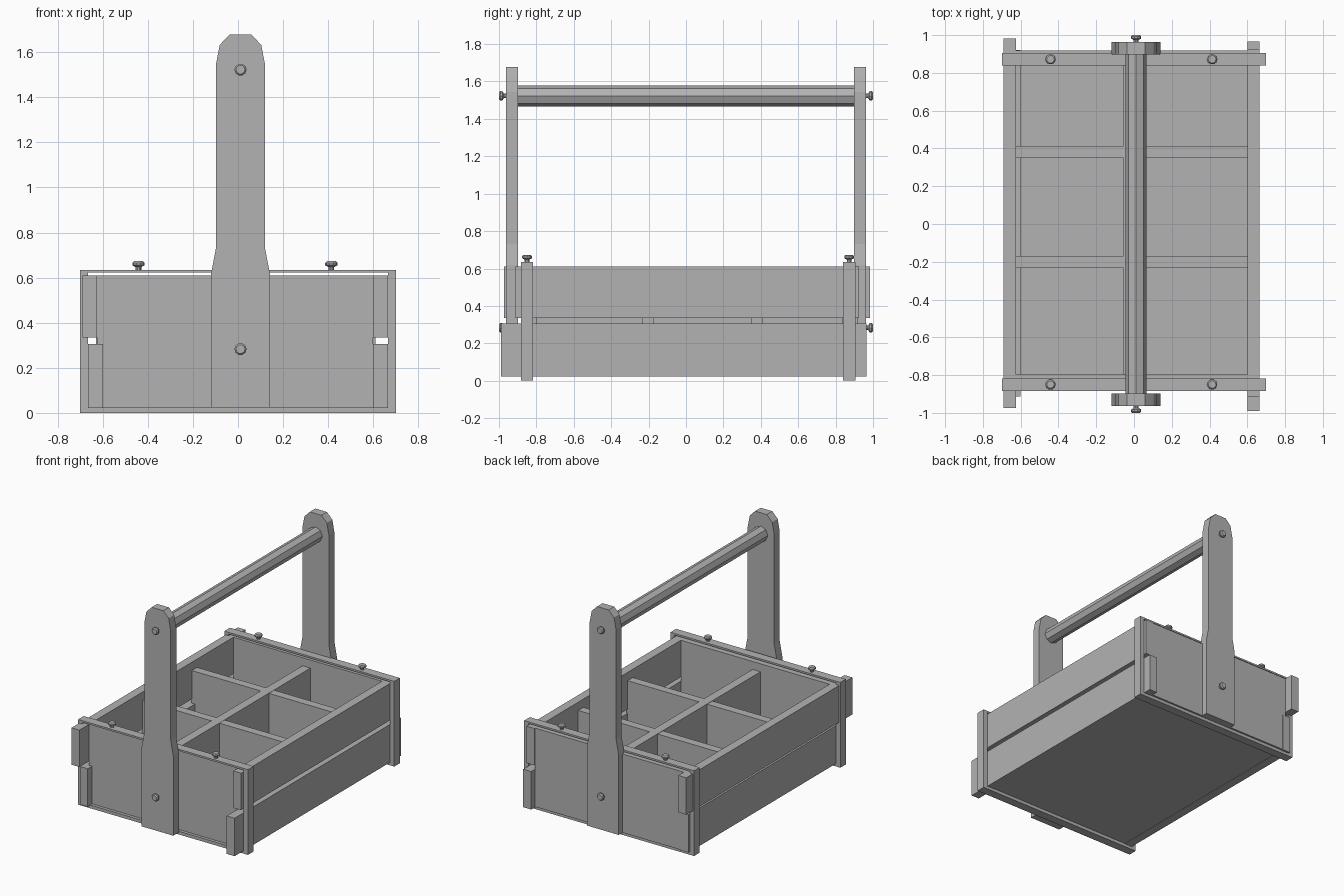
import bpy, bmesh, math
from mathutils import Matrix, Vector

cube = bpy.data.objects.get("Cube")
if cube:
    bpy.data.objects.remove(cube, do_unlink=True)

grey = bpy.data.materials.new("plain_grey")
grey.use_nodes = True
grey.diffuse_color = (0.45, 0.45, 0.45, 1)
grey.node_tree.nodes["Principled BSDF"].inputs["Base Color"].default_value = (0.45, 0.45, 0.45, 1)


def finish(name, bm):
    bmesh.ops.recalc_face_normals(bm, faces=bm.faces)
    mesh = bpy.data.meshes.new(name)
    bm.to_mesh(mesh)
    bm.free()
    mesh.materials.append(grey)
    obj = bpy.data.objects.new(name, mesh)
    bpy.context.collection.objects.link(obj)
    return obj


def box(name, x, y, z):
    """Box from (min, max) ranges on each axis."""
    bm = bmesh.new()
    bmesh.ops.create_cube(bm, size=1)
    for v in bm.verts:
        v.co = [(r[0] + r[1]) / 2 + c * (r[1] - r[0]) for c, r in zip(v.co, (x, y, z))]
    return finish(name, bm)


def extrude_outline(name, points, y0, y1):
    """Outline in x and z, extruded along y."""
    bm = bmesh.new()
    face = bm.faces.new([bm.verts.new((px, y0, pz)) for px, pz in points])
    result = bmesh.ops.extrude_face_region(bm, geom=[face])
    moved = [g for g in result["geom"] if isinstance(g, bmesh.types.BMVert)]
    bmesh.ops.translate(bm, vec=(0, y1 - y0, 0), verts=moved)
    return finish(name, bm)


def hoop(name, y0, y1):
    """Rectangular end frame with an open middle."""
    bm = bmesh.new()
    outer = [(-0.7, 0), (0.7, 0), (0.7, 0.635), (-0.7, 0.635)]
    inner = [(-0.665, 0.024), (0.665, 0.024), (0.665, 0.622), (-0.665, 0.622)]
    rings = [[bm.verts.new((px, y, pz)) for px, pz in pts]
             for pts, y in ((outer, y0), (outer, y1), (inner, y1), (inner, y0))]
    for a, b in zip(rings, rings[1:] + rings[:1]):
        for i in range(4):
            j = (i + 1) % 4
            bm.faces.new((a[i], a[j], b[j], b[i]))
    return finish(name, bm)


def bolt(name, base, direction):
    """Flared bolt: thin neck, wide head and a small chamfer."""
    bm = bmesh.new()
    profile = [(0.013, -0.01), (0.013, 0.012), (0.027, 0.02), (0.027, 0.031), (0.02, 0.038)]
    sides = 10
    rings = []
    for r, h in profile:
        rings.append([bm.verts.new((r * math.cos(math.tau * i / sides),
                                    r * math.sin(math.tau * i / sides), h)) for i in range(sides)])
    for a, b in zip(rings, rings[1:]):
        for i in range(sides):
            j = (i + 1) % sides
            bm.faces.new((a[i], a[j], b[j], b[i]))
    bm.faces.new(rings[0])
    bm.faces.new(rings[-1])
    turn = Vector((0, 0, 1)).rotation_difference(Vector(direction)).to_matrix().to_4x4()
    bm.transform(Matrix.Translation(base) @ turn)
    return finish(name, bm)


# Side slats, staggered where they run past the end frames
lower, upper = (0.022, 0.305), (0.335, 0.61)
box("left_lower_slat", (0.6, 0.665), (-0.99, 0.966), lower)
box("left_upper_slat", (0.6, 0.665), (-0.912, 0.925), upper)
box("right_lower_slat", (-0.665, -0.6), (-0.912, 0.92), lower)
box("right_upper_slat", (-0.69, -0.625), (-0.974, 0.983), upper)

# Floor and end panels
box("floor", (-0.64, 0.63), (-0.86, 0.88), (0.024, 0.06))
box("front_panel", (-0.625, 0.6), (-0.86, -0.797), (0.024, 0.61))
box("back_panel", (-0.625, 0.6), (0.838, 0.918), (0.024, 0.61))

# Dividers
box("long_divider", (-0.055, 0.01), (-0.8, 0.84), (0.05, 0.55))
for i, y in enumerate((-0.201, 0.381)):
    box(f"cross_divider_{i + 1}", (-0.63, 0.61), (y - 0.031, y + 0.031), (0.05, 0.548))

# End frames with their top bolts
for side, y in (("front", -0.85), ("back", 0.872)):
    hoop(f"{side}_frame", y - 0.033, y + 0.033)
    for i, x in enumerate((-0.442, 0.414)):
        bolt(f"{side}_top_bolt_{i + 1}", (x, y, 0.635), (0, 0, 1))

# Handle uprights with flared feet and chamfered tops
MID = 0.011
half = [(0.13, 0.024), (0.13, 0.62), (0.109, 0.73), (0.109, 1.545), (0.092, 1.633), (0.048, 1.678)]
outline = [(MID + w, z) for w, z in half] + [(MID - w, z) for w, z in reversed(half)]
for side, s in (("front", -1), ("back", 1)):
    extrude_outline(f"{side}_upright", outline, s * 0.898, s * 0.963)
    for label, z in (("lower", 0.283), ("grip", 1.523)):
        bolt(f"{side}_{label}_bolt", (MID, s * 0.962, z), (0, s, 0))

# Eight-sided grip rod
rod = [(MID + 0.056 * math.cos(math.tau * i / 8), 1.523 + 0.056 * math.sin(math.tau * i / 8))
       for i in range(8)]
extrude_outline("grip_rod", rod, -0.9, 0.9)
